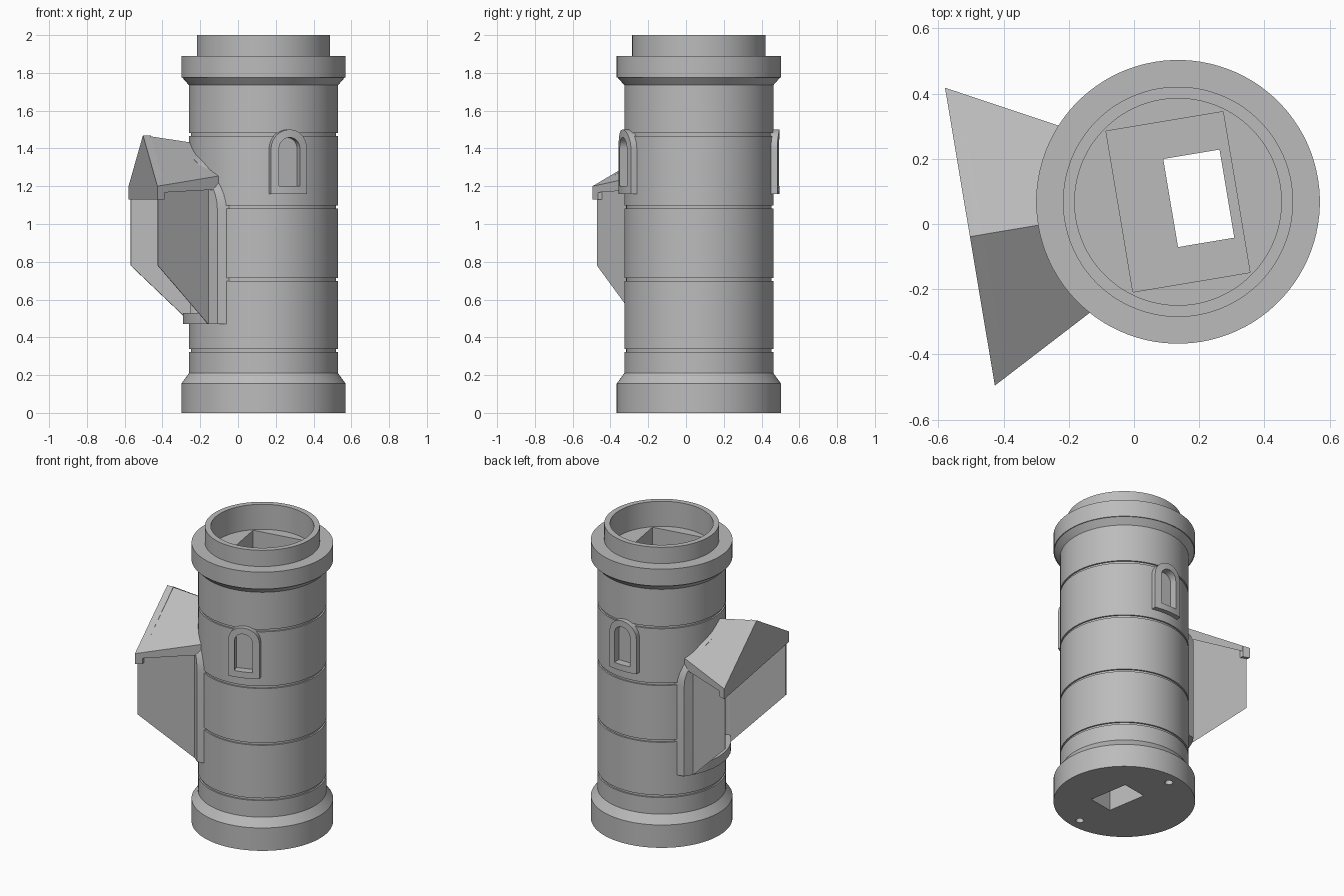
import bpy, bmesh
from math import sin, cos, pi, radians, sqrt
from mathutils import Matrix, Vector

if "Cube" in bpy.data.objects:
    bpy.data.objects.remove(bpy.data.objects["Cube"])

stone = bpy.data.materials.new("grey_stone")
stone.use_nodes = True
GREY = (0.5, 0.5, 0.5, 1)
stone.diffuse_color = GREY
stone.node_tree.nodes["Principled BSDF"].inputs["Base Color"].default_value = GREY

AXIS = Vector((0.135, 0.068, 0))
HOOD = 189.5          # heading of the hood; local x points outwards
R = 0.395             # tower wall radius


def make(name, verts, faces, heading=HOOD):
    mesh = bpy.data.meshes.new(name)
    mesh.from_pydata(verts, [], faces)
    bm = bmesh.new()
    bm.from_mesh(mesh)
    bmesh.ops.remove_doubles(bm, verts=bm.verts, dist=1e-5)
    bmesh.ops.recalc_face_normals(bm, faces=bm.faces)
    bm.to_mesh(mesh)
    bm.free()
    mesh.materials.append(stone)
    obj = bpy.data.objects.new(name, mesh)
    bpy.context.collection.objects.link(obj)
    obj.matrix_world = Matrix.Translation(AXIS) @ Matrix.Rotation(radians(heading), 4, 'Z')
    return obj


def loft(name, rings, heading=HOOD, closed=False):
    """Skin equal-length loops; cap the ends or join last to first."""
    n, m = len(rings[0]), len(rings)
    verts = [p for ring in rings for p in ring]
    faces = []
    for i in range(m if closed else m - 1):
        a, b = i * n, (i + 1) % m * n
        faces += [(a + j, a + (j + 1) % n, b + (j + 1) % n, b + j) for j in range(n)]
    if not closed:
        faces += [tuple(range(n)), tuple(range((m - 1) * n, m * n))]
    return make(name, verts, faces, heading)


def circle(r, z, n=96, y=0):
    return [(r * cos(2 * pi * i / n), y + r * sin(2 * pi * i / n), z) for i in range(n)]


def rect(x0, x1, half, z):
    return [(x0, -half, z), (x1, -half, z), (x1, half, z), (x0, half, z)]


def arch(half, z0, spring):
    """Round-headed outline as (sideways, height) points."""
    pts = [(half * (i / 5 - 1), z0) for i in range(10)]
    return pts + [(half * cos(pi * i / 24), spring + half * sin(pi * i / 24)) if i >= 0
                  else (half, z0) for i in range(-1, 25)]


def arch_frame(name, half, z0, spring, width, heading):
    """Arched surround that follows the curve of the tower wall."""
    def bend(outline, r):
        return [(sqrt(r * r - v * v), v, z) for v, z in outline]
    outer = arch(half, z0, spring)
    inner = arch(half - width, z0 + width, spring)
    lo, hi = R - 0.02, R + 0.032
    return loft(name, [bend(outer, lo), bend(outer, hi), bend(inner, hi), bend(inner, lo)],
                heading, closed=True)


def arch_cutter(half, z0, spring, x0, x1, heading):
    outline = arch(half, z0, spring)
    return loft("cutter", [[(x, v, z) for v, z in outline] for x in (x0, x1)], heading)


# Tower: turned profile with base, grooves, cornice and hollow top ring
profile = [(0.435, 0), (0.435, 0.155), (R, 0.21)]
for z in (0.33, 0.705, 1.09, 1.475):
    profile += [(R, z - 0.008), (R - 0.01, z - 0.008), (R - 0.01, z + 0.008), (R, z + 0.008)]
profile += [(R, 1.735), (0.43, 1.775), (0.435, 1.775), (0.435, 1.89), (0.353, 1.89),
            (0.353, 2.0), (0.317, 2.0), (0.317, 1.83)]
tower = loft("tower", [circle(r, z) for r, z in profile])

# Hollows: chamber, drop hole, doorway, window niches and peg holes
WINDOWS = {"front_window": HOOD + 99.5, "back_window": HOOD - 99.5}
cutters = [
    loft("cutter", [rect(-0.182, 0.182, 0.25, z) for z in (0.52, 1.86)]),
    loft("cutter", [rect(-0.152, 0.023, 0.137, z) for z in (-0.1, 0.6)]),
    arch_cutter(0.245, 0.53, 1.08, 0.1, 0.6, HOOD),
]
cutters += [arch_cutter(0.058, 1.202, 1.40, R - 0.02, 0.6, h) for h in WINDOWS.values()]
cutters += [loft("cutter", [circle(0.025, z, 24, y) for z in (-0.1, 0.1)]) for y in (-0.36, 0.36)]
bpy.context.view_layer.objects.active = tower
for c in cutters:
    c.hide_render = True
    mod = tower.modifiers.new("hollow", 'BOOLEAN')
    mod.object, mod.operation, mod.solver = c, 'DIFFERENCE', 'EXACT'
    bpy.ops.object.modifier_apply(modifier=mod.name)
    bpy.data.objects.remove(c)

# Arched surrounds
smooth = [tower, arch_frame("doorway_frame", 0.305, 0.47, 1.08, 0.06, HOOD)]
for name, h in WINDOWS.items():
    smooth.append(arch_frame(name + "_frame", 0.1, 1.16, 1.40, 0.042, h))

# Hood: flared side walls, open in front and below
for side, name in ((1, "hood_left_wall"), (-1, "hood_right_wall")):
    shape = [(0.64, 1.19), (0.64, 0.78), (0.34, 0.47), (0.30, 0.47), (0.30, 1.22)]
    loft(name, [[(u, side * (0.44 - (0.64 - u) * 0.6 - t), z) for u, z in shape]
                for t in (0, 0.012)])

# Hood roof: two pitched slabs that narrow towards the tower
for side, name in ((1, "roof_left_slope"), (-1, "roof_right_slope")):
    rings = []
    for u, half, eave, ridge in ((0.647, 0.463, 1.20, 1.47), (0.28, 0.268, 1.255, 1.415)):
        rings.append([(u, 0, ridge), (u, side * half, eave),
                      (u, side * half, eave - 0.035 - (0.647 - u) * 0.1), (u, 0, ridge - 0.04)])
    loft(name, rings)

# Gable end with its hanging lip
gable = []
for u, half, eave in ((0.647, 0.463, 1.2), (0.605, 0.441, 1.205)):
    gable.append([(u, -half, 1.13), (u, half, 1.13), (u, half, eave),
                  (u, 0, 1.468), (u, -half, eave)])
loft("gable", gable)

# Smooth shading on the round parts
bpy.ops.object.select_all(action='DESELECT')
for obj in smooth:
    obj.select_set(True)
bpy.context.view_layer.objects.active = tower
bpy.ops.object.shade_smooth_by_angle(angle=radians(25))
